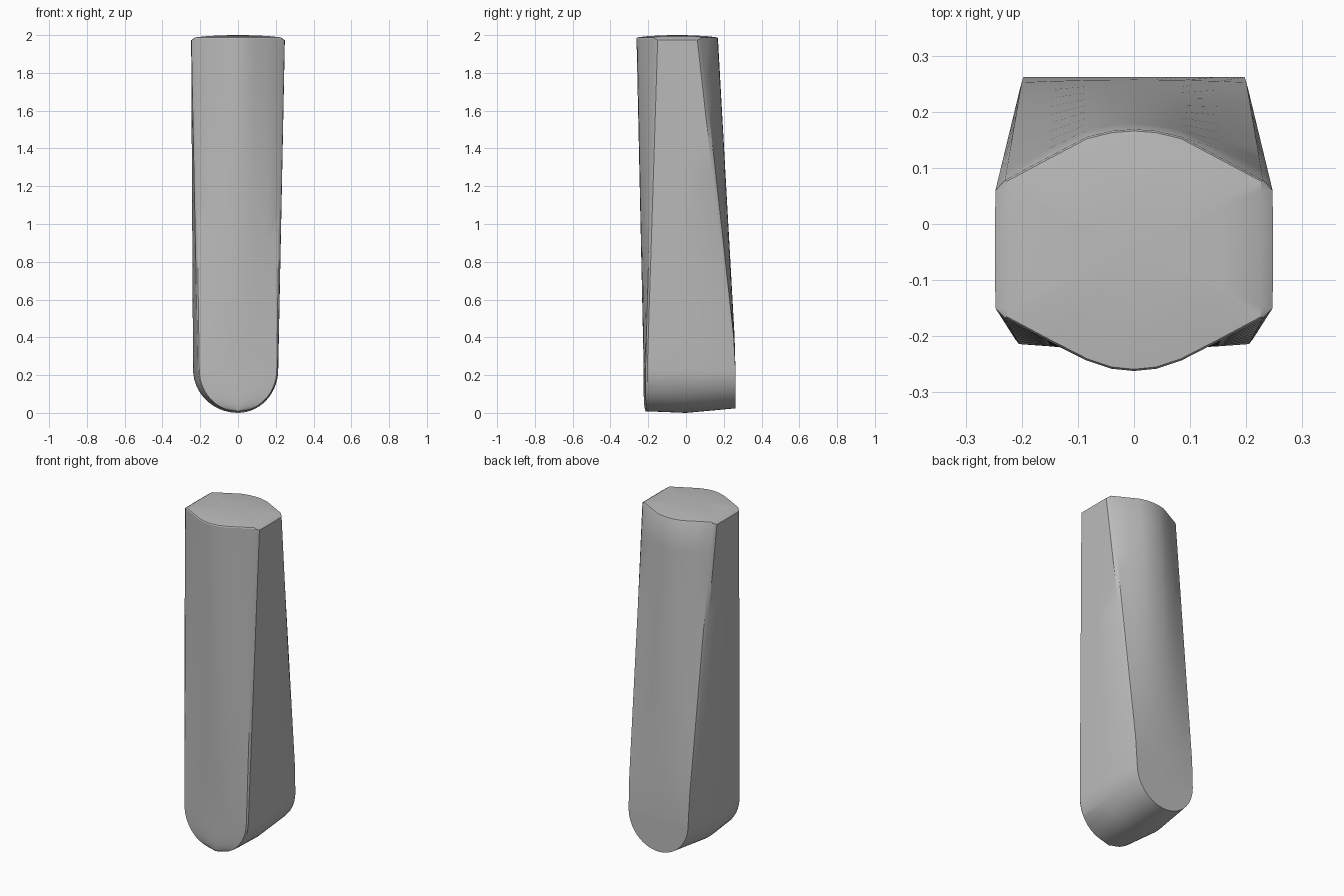
import bpy, bmesh, math

cube = bpy.data.objects.get("Cube")
if cube:
    bpy.data.objects.remove(cube, do_unlink=True)

mat = bpy.data.materials.new("plain_grey")
mat.use_nodes = True
grey = (0.5, 0.5, 0.5, 1)
mat.diffuse_color = grey
mat.node_tree.nodes["Principled BSDF"].inputs["Base Color"].default_value = grey

# Half outline (front centre to back centre): crowned at the top, boxy at the foot
TOP = [(0, -.262), (.04, -.258), (.085, -.243), (.155, -.207), (.23, -.167), (.247, -.15),
       (.248, -.045), (.247, .06), (.23, .078), (.155, .118), (.085, .155), (.04, .166), (0, .169)]
FOOT = [(0, -.224), (.04, -.224), (.085, -.222), (.15, -.218), (.205, -.214), (.212, -.205),
        (.213, 0), (.2, .245), (.197, .262), (.15, .262), (.085, .262), (.04, .262), (0, .262)]
FOOT_Z, RIM_Z = .23, 1.983


def outline(half):
    """Mirror a half outline to a closed loop."""
    return half + [(-x, y) for x, y in half[-2:0:-1]]


top, foot = outline(TOP), outline(FOOT)
# the left-hand flank in front view stays fuller towards the foot
foot = [(-.238, y) if x < -.2125 else (x, y) for x, y in foot]

bm = bmesh.new()
rings = []


def add_ring(points):
    rings.append([bm.verts.new(p) for p in points])


# Rounded underside: outline narrows along a half round, front to back
STEPS = 14
for i in range(STEPS + 1):
    a = math.pi / 2 * (1 - i / STEPS)
    low = math.sin(a)
    add_ring([(x * math.cos(a), y + (.01 * low ** 8 if y < -.2 else 0),
               FOOT_Z - low * (FOOT_Z - (.024 * max(y, 0) / .262) - (.008 if y < -.2 else 0)))
              for x, y in foot])

# Tapering shaft
for i in range(1, 11):
    t = i / 10
    # the back stays upright just above the foot
    add_ring([(fx + (tx - fx) * t,
               fy + (ty - fy) * (t if fy < 0.1 else max(0, (t - .05) / .95)),
               FOOT_Z + (RIM_Z - FOOT_Z) * t - (.01 * t if abs(tx) > .24 else 0))
              for (fx, fy), (tx, ty) in zip(foot, top)])

# Slightly domed cap with chamfered sides
for scale, z in ((.985, 1.988), (.7, 1.995), (.35, 1.999)):
    add_ring([(max(-.23, min(.23, x)) * scale, (y + .045) * scale - .045, z) for x, y in top])

for lower, upper in zip(rings, rings[1:]):
    n = len(lower)
    for i in range(n):
        j = (i + 1) % n
        bm.faces.new((lower[i], lower[j], upper[j], upper[i]))
centre = bm.verts.new((0, -.045, 2))
for i, v in enumerate(rings[-1]):
    bm.faces.new((v, rings[-1][(i + 1) % len(rings[-1])], centre))

bmesh.ops.remove_doubles(bm, verts=bm.verts, dist=.0005)
bmesh.ops.recalc_face_normals(bm, faces=bm.faces)
mesh = bpy.data.meshes.new("tapered_body")
bm.to_mesh(mesh)
bm.free()
mesh.materials.append(mat)
body = bpy.data.objects.new("tapered_body", mesh)
bpy.context.collection.objects.link(body)
bpy.context.view_layer.objects.active = body
body.select_set(True)
bpy.ops.object.shade_smooth_by_angle(angle=math.radians(30))
